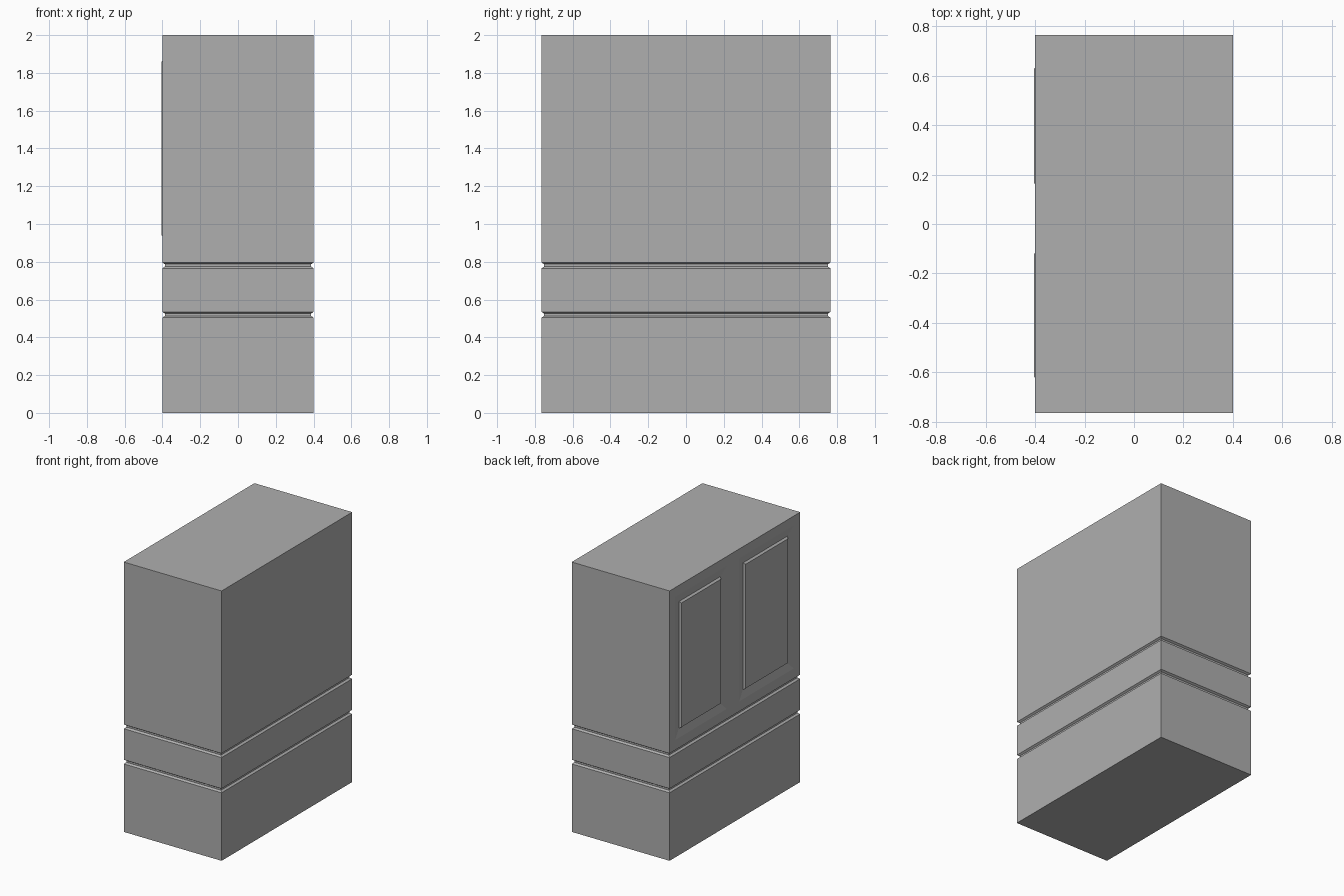
import bpy, bmesh

if "Cube" in bpy.data.objects:
    bpy.data.objects.remove(bpy.data.objects["Cube"])

grey = bpy.data.materials.new("dark_grey")
grey.diffuse_color = (0.43, 0.43, 0.43, 1)
grey.use_nodes = True
grey.node_tree.nodes["Principled BSDF"].inputs["Base Color"].default_value = grey.diffuse_color


def loft(name, rings):
    """Closed solid skinned through a list of four-point rings."""
    bm = bmesh.new()
    loops = [[bm.verts.new(p) for p in ring] for ring in rings]
    for a, b in zip(loops, loops[1:]):
        for i in range(4):
            j = (i + 1) % 4
            bm.faces.new((a[i], a[j], b[j], b[i]))
    bm.faces.new(loops[0][::-1])
    bm.faces.new(loops[-1])
    bmesh.ops.recalc_face_normals(bm, faces=bm.faces)
    mesh = bpy.data.meshes.new(name)
    bm.to_mesh(mesh)
    bm.free()
    mesh.materials.append(grey)
    obj = bpy.data.objects.new(name, mesh)
    bpy.context.collection.objects.link(obj)
    return obj


def flat_ring(z, inset):
    x, y = 0.401 - inset, 0.765 - inset
    return [(-x, -y, z), (x, -y, z), (x, y, z), (-x, y, z)]


def side_ring(x, bounds, grow):
    y0, y1, z0, z1 = bounds
    y0, y1, z0, z1 = y0 - grow, y1 + grow, z0 - grow, z1 + grow
    return [(x, y0, z0), (x, y1, z0), (x, y1, z1), (x, y0, z1)]


# Block with two grooves running all the way round
levels = [(0, 0)]
for z in (0.504, 0.765):
    levels += [(z, 0), (z + 0.010, 0.014), (z + 0.022, 0.014), (z + 0.031, 0)]
levels.append((2, 0))
body = loft("cabinet_body", [flat_ring(z, inset) for z, inset in levels])

# Two raised panels in shallow bevelled recesses on the left side
panels = {"back_panel": (0.165, 0.63, 0.94, 1.86),
          "front_panel": (-0.62, -0.12, 0.94, 1.86)}
for name, b in panels.items():
    cutter = loft(name + "_cutter", [side_ring(-0.45, b, 0.07),
                                     side_ring(-0.401, b, 0.07),
                                     side_ring(-0.389, b, 0.01)])
    cutter.hide_render = True
    cut = body.modifiers.new("recess", 'BOOLEAN')
    cut.operation = 'DIFFERENCE'
    cut.solver = 'EXACT'
    cut.object = cutter
    bpy.context.view_layer.objects.active = body
    bpy.ops.object.modifier_apply(modifier=cut.name)
    bpy.data.objects.remove(cutter)
    loft(name, [side_ring(-0.38, b, 0.01), side_ring(-0.389, b, 0.01),
                side_ring(-0.404, b, 0)])
